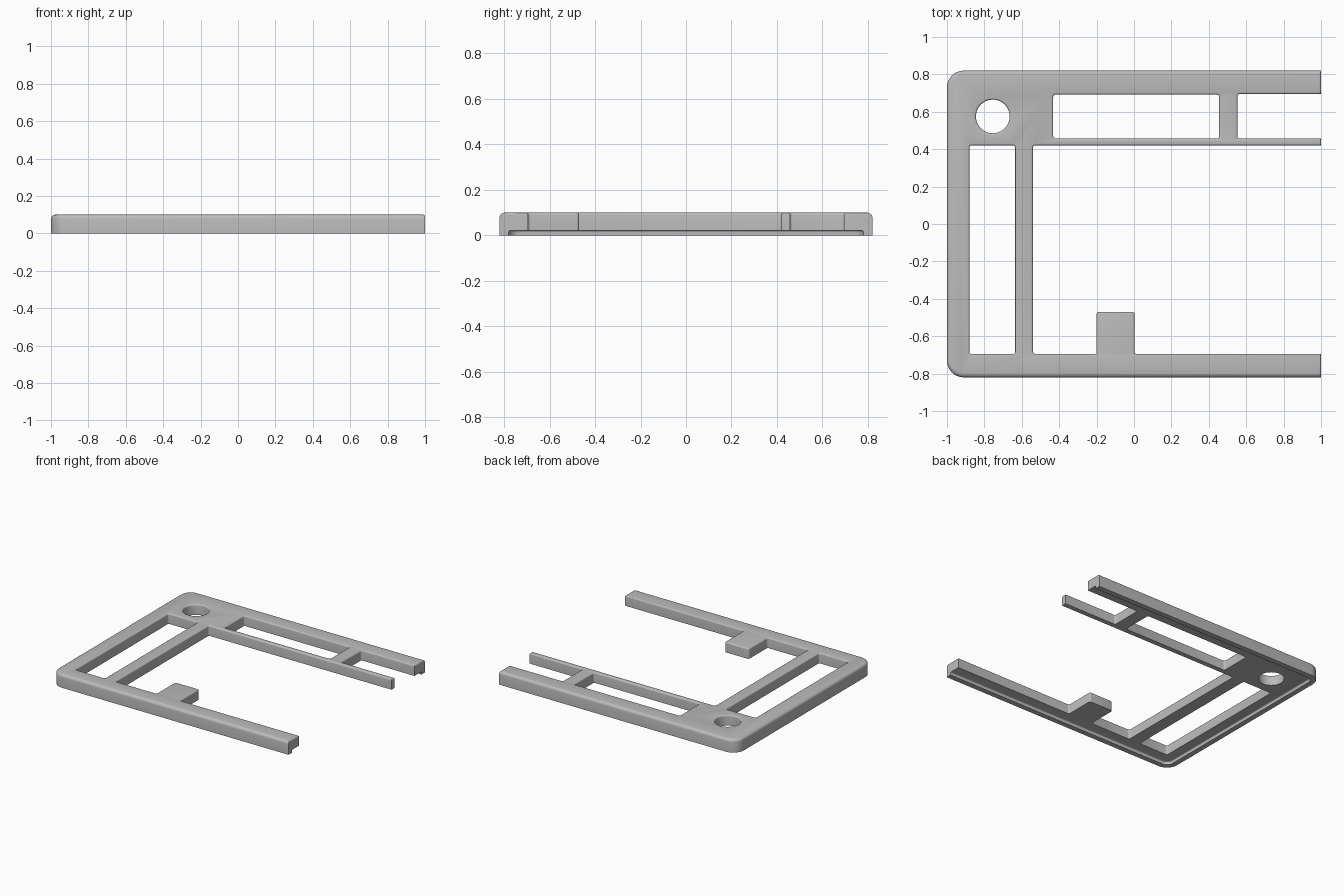
import bpy
import bmesh
import math
from mathutils import Vector

default_cube = bpy.data.objects.get("Cube")
if default_cube:
    bpy.data.objects.remove(default_cube, do_unlink=True)

grey = bpy.data.materials.new("neutral grey")
grey.use_nodes = True
colour = (0.5, 0.5, 0.5, 1)
grey.diffuse_color = colour
grey.node_tree.nodes["Principled BSDF"].inputs["Base Color"].default_value = colour


def ring(corners, radius, inset, steps):
    """Filleted counter-clockwise outline, shrunk by the inset (grown if negative)."""
    points = []
    for i, corner in enumerate(corners):
        p = Vector(corner)
        u = (p - Vector(corners[i - 1])).normalized()
        v = (Vector(corners[(i + 1) % len(corners)]) - p).normalized()
        nu, nv = Vector((-u.y, u.x)), Vector((-v.y, v.x))
        turn = 1 if u.cross(v) > 0 else -1
        centre = p + turn * radius * (nu + nv)
        r = radius - turn * inset
        for k in range(steps + 1):
            a = math.pi / 2 * k / steps
            points.append(centre - turn * r * (nu * math.cos(a) + nv * math.sin(a)))
    return points


def prism(name, corners, radius, steps, bottom, top, edge):
    """Upright solid; a positive edge rounds its top, a negative one flares it."""
    levels = [(0, bottom)]
    for k in range(5):
        a = math.pi / 2 * k / 4
        levels.append((edge * (1 - math.cos(a)), top - abs(edge) * (1 - math.sin(a))))
    if edge < 0:
        levels.append((edge, top + 0.1))
    bm = bmesh.new()
    rings = [[bm.verts.new((p.x, p.y, z)) for p in ring(corners, radius, d, steps)]
             for d, z in levels]
    n = len(rings[0])
    for low, high in zip(rings, rings[1:]):
        for i in range(n):
            j = (i + 1) % n
            bm.faces.new((low[i], low[j], high[j], high[i]))
    bm.faces.new(rings[0][::-1])
    bm.faces.new(rings[-1])
    bmesh.ops.remove_doubles(bm, verts=bm.verts, dist=0.00001)
    bmesh.ops.recalc_face_normals(bm, faces=bm.faces)
    mesh = bpy.data.meshes.new(name)
    bm.to_mesh(mesh)
    bm.free()
    mesh.materials.append(grey)
    obj = bpy.data.objects.new(name, mesh)
    bpy.context.collection.objects.link(obj)
    return obj


def box(x0, y0, x1, y1):
    return [(x0, y0), (x1, y0), (x1, y1), (x0, y1)]


def opening(name, corners, radius=0.012, steps=4):
    return prism(name, corners, radius, steps, -0.1, 0.1, -0.01)


# Rounded slab, run past its right end and trimmed there
frame = prism("frame", box(-1, -0.82, 1.2, 0.82), 0.09, 10, 0, 0.1, 0.022)

# Main opening goes around the tab on the lower arm
main = [(-0.54, -0.695), (-0.2, -0.695), (-0.2, -0.47), (0.003, -0.47),
        (0.003, -0.695), (1.4, -0.695), (1.4, 0.42), (-0.54, 0.42)]
cutters = [
    prism("underside_recess", box(-0.96, -0.78, 1.4, 0.78), 0.05, 8, -0.1, 0.022, 0.008),
    opening("right_end", box(1, -1, 1.5, 1)),
    opening("main_opening", main),
    opening("right_slot", box(0.553, 0.457, 1.4, 0.695)),
    opening("side_window", box(-0.88, -0.695, -0.635, 0.42)),
    opening("upper_window", box(-0.432, 0.457, 0.455, 0.692)),
    opening("round_hole", box(-0.845, 0.485, -0.665, 0.665), 0.09, 12),
]

bpy.ops.object.select_all(action='DESELECT')
frame.select_set(True)
bpy.context.view_layer.objects.active = frame
for cutter in cutters:
    cutter.hide_render = True
    mod = frame.modifiers.new(cutter.name, 'BOOLEAN')
    mod.operation = 'DIFFERENCE'
    mod.solver = 'EXACT'
    mod.object = cutter
    bpy.ops.object.modifier_apply(modifier=mod.name)
    bpy.data.objects.remove(cutter, do_unlink=True)

bpy.ops.object.shade_smooth_by_angle(angle=math.radians(35))
